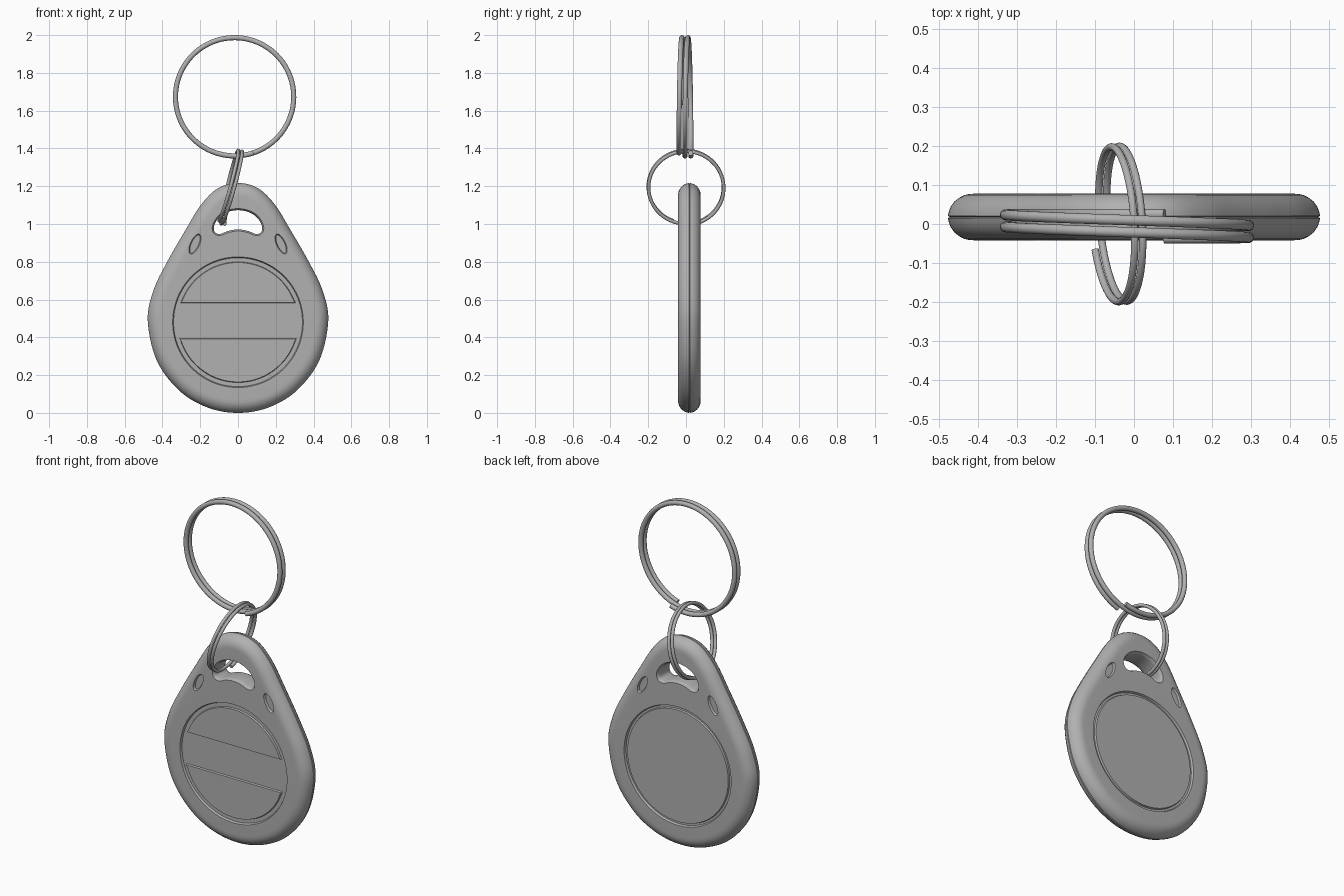
import bpy, bmesh
from math import sin, cos, pi, radians, asin
from mathutils import Vector

if "Cube" in bpy.data.objects:
    bpy.data.objects.remove(bpy.data.objects["Cube"])

MID, HALF = 0.018, 0.06      # body centre plane and half thickness in y
DISC_Z = 0.48                # centre of the round face panel

grey = bpy.data.materials.new("dark_grey")
grey.diffuse_color = (.44, .44, .44, 1)
grey.use_nodes = True
grey.node_tree.nodes["Principled BSDF"].inputs["Base Color"].default_value = grey.diffuse_color


def finish(name, bm):
    bmesh.ops.recalc_face_normals(bm, faces=bm.faces)
    me = bpy.data.meshes.new(name)
    bm.to_mesh(me)
    bm.free()
    me.materials.append(grey)
    ob = bpy.data.objects.new(name, me)
    bpy.context.collection.objects.link(ob)
    return ob


def smooth(ob, angle=35):
    bpy.ops.object.select_all(action='DESELECT')
    ob.select_set(True)
    bpy.context.view_layer.objects.active = ob
    bpy.ops.object.shade_smooth_by_angle(angle=radians(angle))


def mirrored_spline(half, steps):
    """Closed smooth outline from right-hand points, bottom centre to top centre."""
    pts = half + [(-x, z) for x, z in half[-2:0:-1]]
    n, out = len(pts), []
    for i in range(n):
        a, b, c, d = (Vector(pts[(i + k) % n]) for k in (-1, 0, 1, 2))
        for s in range(steps):
            t = s / steps
            out.append(0.5 * (2 * b + (c - a) * t + (2 * a - 5 * b + 4 * c - d) * t * t
                              + (3 * b - a - 3 * c + d) * t ** 3))
    return out


def grow(pts, d):
    """Offset a counter-clockwise outline outwards by d."""
    out = []
    for i, p in enumerate(pts):
        t = (pts[(i + 1) % len(pts)] - pts[i - 1]).normalized()
        out.append(p + Vector((t.y, -t.x)) * d)
    return out


def loft(name, layers):
    """Skin (y, outline) layers and cap both ends."""
    bm = bmesh.new()
    rings = [[bm.verts.new((p[0], y, p[1])) for p in pts] for y, pts in layers]
    n = len(rings[0])
    for a, b in zip(rings, rings[1:]):
        for i in range(n):
            bm.faces.new((a[i], a[(i + 1) % n], b[(i + 1) % n], b[i]))
    bm.faces.new(rings[0])
    bm.faces.new(rings[-1])
    return finish(name, bm)


def ellipse(cx, cz, a, b, tilt=0.0, n=96):
    return [Vector((cx + a * cos(t) * cos(tilt) - b * sin(t) * sin(tilt),
                    cz + a * cos(t) * sin(tilt) + b * sin(t) * cos(tilt)))
            for t in (2 * pi * i / n for i in range(n))]


def cut(body, cutter):
    cutter.hide_render = True
    m = body.modifiers.new("cut", 'BOOLEAN')
    m.operation, m.solver, m.object = 'DIFFERENCE', 'EXACT', cutter
    bpy.context.view_layer.objects.active = body
    bpy.ops.object.modifier_apply(modifier=m.name)
    bpy.data.objects.remove(cutter)


def split_ring(name, centre, u, v, radius, wire, pitch, start, turns, skew=0.0):
    """Coiled wire ring in the u-v plane, advancing along u x v."""
    u, v, c = Vector(u).normalized(), Vector(v).normalized(), Vector(centre)
    axis = u.cross(v).normalized()
    bm = bmesh.new()
    steps, sides, rings = int(96 * abs(turns)), 14, []
    for i in range(steps + 1):
        f = i / steps
        a = start + 2 * pi * turns * f
        rad = u * cos(a) + v * sin(a)
        h = pitch * abs(turns) * (f - 0.5) + skew * cos(a)
        rings.append([bm.verts.new(c + rad * (radius + wire * cos(2 * pi * k / sides))
                                   + axis * (h + wire * sin(2 * pi * k / sides)))
                      for k in range(sides)])
    for a, b in zip(rings, rings[1:]):
        for k in range(sides):
            bm.faces.new((a[k], a[(k + 1) % sides], b[(k + 1) % sides], b[k]))
    bm.faces.new(rings[0])
    bm.faces.new(rings[-1])
    smooth(finish(name, bm))


# Teardrop body with rounded rim and a fine seam groove
outline = mirrored_spline([(0, 0), (.16, .028), (.31, .117), (.43, .277), (.478, .49),
                           (.447, .65), (.375, .80), (.277, .97), (.195, 1.103),
                           (.105, 1.19), (0, 1.217)], 8)
rim = [(.07, .06), (.055, .0592), (.042, .056), (.030, .050), (.017, .040),
       (.007, .026), (.002, .012), (0, .003)]
layers = [(MID - h, grow(outline, -d)) for d, h in rim]
layers.append((MID, grow(outline, -.005)))
layers += [(MID + h, grow(outline, -d)) for d, h in reversed(rim)]
body = loft("fob_body", layers)

# Bean-shaped keyring hole with eased edges
bean = mirrored_spline([(0, .971), (.05, .964), (.097, .947), (.124, .96), (.125, .995),
                        (.097, 1.038), (.053, 1.064), (0, 1.073)], 6)
flare = [(.012, .068), (.006, .054), (.002, .048), (0, .04)]
cut(body, loft("hole_cutter", [(MID - h, grow(bean, d)) for d, h in flare]
               + [(MID + h, grow(bean, d)) for d, h in reversed(flare)]))

# Round panel recess and oval dimples on both faces, with drafted walls
for side in (-1, 1):
    def recess(pts):
        cut(body, loft("recess_cutter", [(MID + side * (HALF - .012), grow(pts, -.005)),
                                         (MID + side * (HALF + .012), grow(pts, .005))]))
    recess(ellipse(0, DISC_Z, .346, .346))
    for x in (-1, 1):
        recess(ellipse(x * .228, .894, .057, .024, pi / 2 + x * radians(25), 40))
smooth(body)

# Raised half-moon pads on the front, either side of a plain band
R = .32
for name, sign, chord in (("upper_pad", 1, .10), ("lower_pad", -1, .085)):
    a0 = asin(chord / R)
    arc = [Vector((R * cos(a), DISC_Z + sign * R * sin(a)))
           for a in (a0 + (pi - 2 * a0) * i / 48 for i in range(49))]
    smooth(loft(name, [(MID - HALF + .002, grow(arc, -.004 * sign)),
                       (MID - HALF + .014, arc)]))

# Raised round pad on the back
pad = ellipse(0, DISC_Z, .33, .33)
smooth(loft("back_pad", [(MID + HALF - .014, pad), (MID + HALF - .002, grow(pad, -.004))]))

# Large split ring facing front; small split ring linking it to the fob
split_ring("large_split_ring", (-.018, -.004, 1.6735), (-1, 0, 0), (0, 0, 1),
           .313, .0135, .031, radians(-108), -2, .006)
split_ring("small_split_ring", (-.038, 0, 1.194), (-.248, 0, -.969), (-.07, 1, 0),
           .199, .0095, .021, radians(-19), -1.92)
